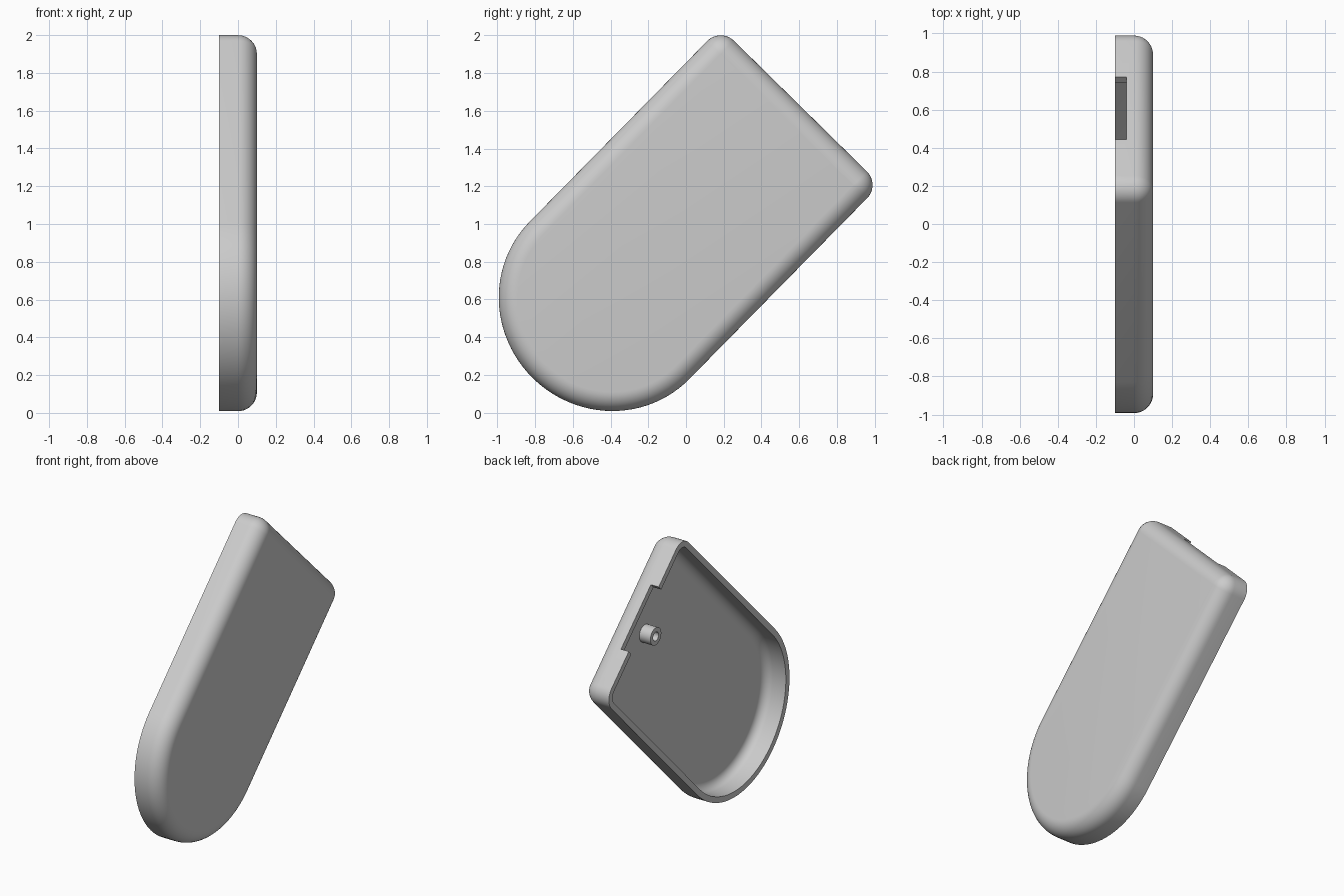
import bpy, bmesh, math
from mathutils import Vector

if "Cube" in bpy.data.objects:
    bpy.data.objects.remove(bpy.data.objects["Cube"])

# Local axes in the YZ plane: u runs along the cover, v across it
D = Vector((0, 0.701, 0.713))
N = Vector((0, -0.713, 0.701))
MID, HALF, END = 0.706, 0.594, 1.583      # centre line, half width, straight end
ARC_U, ARC_R = 0.139, 0.578               # round end centre and reach
WALL = 0.04

grey = bpy.data.materials.new("plain_grey")
grey.diffuse_color = (0.6, 0.6, 0.6, 1)
grey.use_nodes = True
grey.node_tree.nodes["Principled BSDF"].inputs["Base Color"].default_value = grey.diffuse_color


def place(x, u, v):
    return Vector((x, 0, 0.001)) + D * u + N * v


def outline(x, inset):
    """One ring of the cover, inset from the outer edge."""
    pts, r = [], max(0.1 - inset, 0.0015)
    h, e = HALF - inset, END - inset
    for i in range(49):                    # round end
        a = math.pi / 2 + math.pi * i / 48
        pts.append(place(x, ARC_U + (ARC_R - inset) * math.cos(a), MID + h * math.sin(a)))
    for side, start in ((-1, -math.pi / 2), (1, 0)):   # two rounded corners
        for i in range(13):
            a = start + math.pi / 2 * i / 12
            pts.append(place(x, e - r + r * math.cos(a), MID + side * (h - r) + r * math.sin(a)))
    return pts


def skin(name, rings, capped=True, closed=False):
    """Join rings of points into a surface."""
    bm = bmesh.new()
    loops = [[bm.verts.new(p) for p in ring] for ring in rings]
    pairs = list(zip(loops, loops[1:])) + ([(loops[-1], loops[0])] if closed else [])
    for a, b in pairs:
        for i in range(len(a)):
            j = (i + 1) % len(a)
            bm.faces.new((a[i], a[j], b[j], b[i]))
    if capped:
        bm.faces.new(loops[0])
        bm.faces.new(loops[-1])
    bmesh.ops.recalc_face_normals(bm, faces=bm.faces[:])
    mesh = bpy.data.meshes.new(name)
    bm.to_mesh(mesh)
    bm.free()
    mesh.materials.append(grey)
    ob = bpy.data.objects.new(name, mesh)
    bpy.context.collection.objects.link(ob)
    return ob


def smooth(ob):
    bpy.ops.object.select_all(action='DESELECT')
    ob.select_set(True)
    bpy.context.view_layer.objects.active = ob
    bpy.ops.object.shade_smooth_by_angle(angle=math.radians(30))


def fillet(base, r):
    steps = [math.pi / 2 * i / 10 for i in range(11)]
    return [outline(r * math.sin(a), base + r * (1 - math.cos(a))) for a in steps]


# Hollow cover shell: inner floor, inner wall, rim, outer wall, outer face
rings = fillet(WALL, 0.06)[::-1] + [outline(-0.1, WALL), outline(-0.1, 0)] + fillet(0, 0.1)
cover = skin("cover_shell", rings)

# Notch in the rim of the straight end
box = [[place(x, u, v) for u, v in ((END - 0.1, MID - 0.23), (END + 0.1, MID - 0.23),
                                  (END + 0.1, MID + 0.23), (END - 0.1, MID + 0.23))]
       for x in (-0.2, -0.04)]
cutter = skin("notch_cutter", box)
cutter.hide_render = True
mod = cover.modifiers.new("notch", 'BOOLEAN')
mod.operation, mod.solver, mod.object = 'DIFFERENCE', 'EXACT', cutter
bpy.context.view_layer.objects.active = cover
bpy.ops.object.modifier_apply(modifier=mod.name)
bpy.data.objects.remove(cutter)
smooth(cover)

# Hollow screw post on the inner floor
post = [[place(x, 1.25 + r * math.cos(t * math.tau / 32), 0.715 + r * math.sin(t * math.tau / 32))
         for t in range(32)]
        for x, r in ((0.065, 0.06), (-0.025, 0.06), (-0.025, 0.03), (0.065, 0.03))]
smooth(skin("screw_post", post, capped=False, closed=True))
